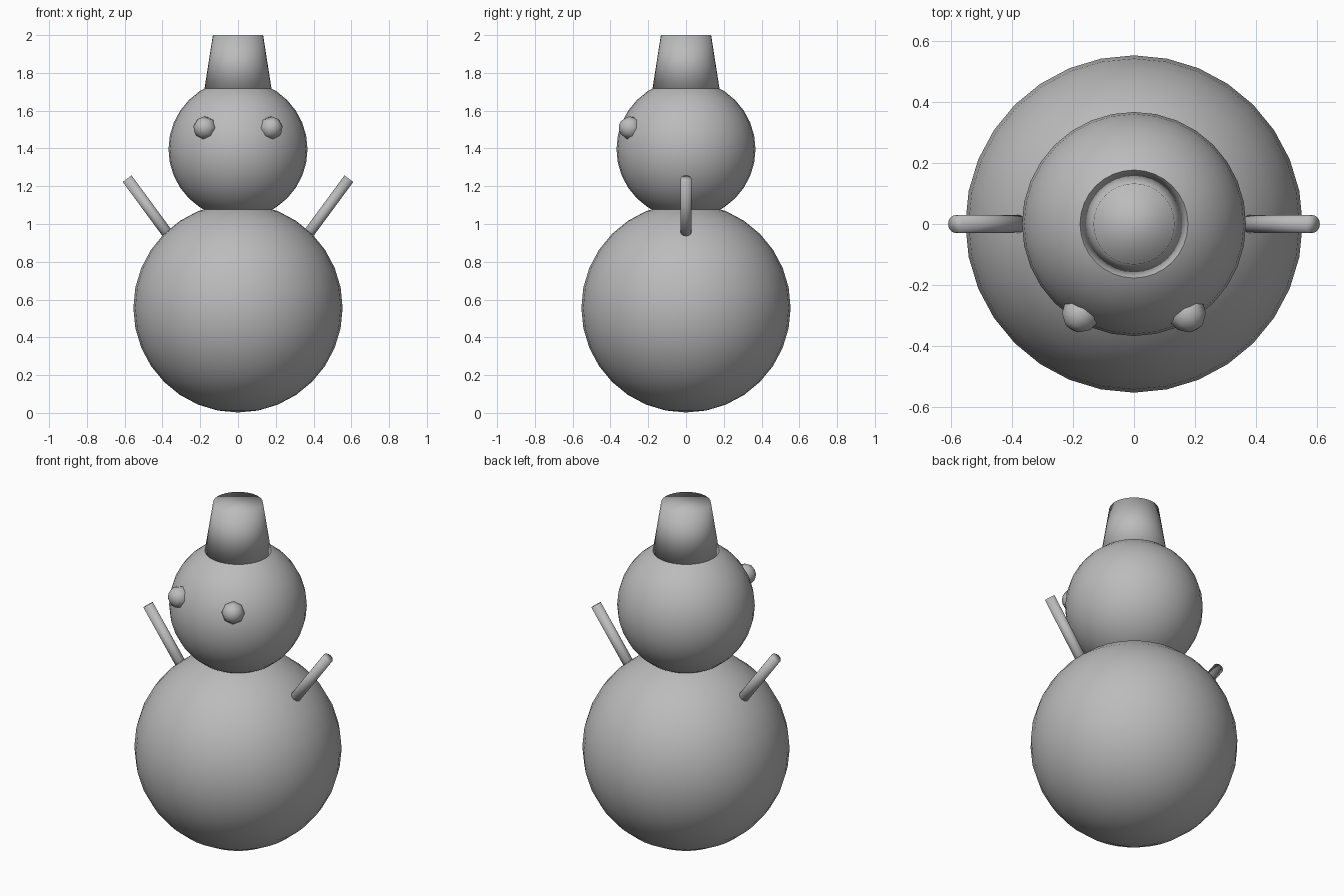
import bpy
import math
from mathutils import Vector

cube = bpy.data.objects.get("Cube")
if cube:
    bpy.data.objects.remove(cube, do_unlink=True)

# One plain grey for every part
grey = bpy.data.materials.new("plain_grey")
grey.use_nodes = True
colour = (0.5, 0.5, 0.5, 1)
grey.diffuse_color = colour
grey.node_tree.nodes["Principled BSDF"].inputs["Base Color"].default_value = colour


def finish(name):
    """Name, colour and smooth the part just added."""
    part = bpy.context.object
    part.name = name
    part.data.materials.append(grey)
    bpy.ops.object.shade_smooth()
    return part


def ball(name, centre, radius, segments=32, rings=16, axis=(0, 0, 1)):
    turn = Vector(axis).to_track_quat("Z", "Y").to_euler()
    bpy.ops.mesh.primitive_uv_sphere_add(
        segments=segments, ring_count=rings, radius=radius,
        location=centre, rotation=turn)
    return finish(name)


def rod(name, start, end, radius):
    start, end = Vector(start), Vector(end)
    span = end - start
    bpy.ops.mesh.primitive_cylinder_add(
        vertices=32, radius=radius, depth=span.length,
        location=(start + end) / 2,
        rotation=span.to_track_quat("Z", "Y").to_euler())
    return finish(name)


# Stacked snowballs
ball("body", (0, 0, 0.556), 0.554)
head_centre = Vector((0, 0, 1.396))
ball("head", head_centre, 0.368)

# Tapered hat, its base sunk slightly into the head
bpy.ops.mesh.primitive_cone_add(
    vertices=32, radius1=0.18, radius2=0.133, depth=0.3, location=(0, 0, 1.85))
finish("hat")

# Eyes and stick arms on both sides
for side, x in (("left", 1), ("right", -1)):
    eye = Vector((0.175 * x, -0.295, 1.508))
    ball(side + "_eye", eye, 0.062, 8, 6, eye - head_centre)
    rod(side + "_arm", (0.3 * x, 0, 0.85), (0.587 * x, 0, 1.24), 0.029)
